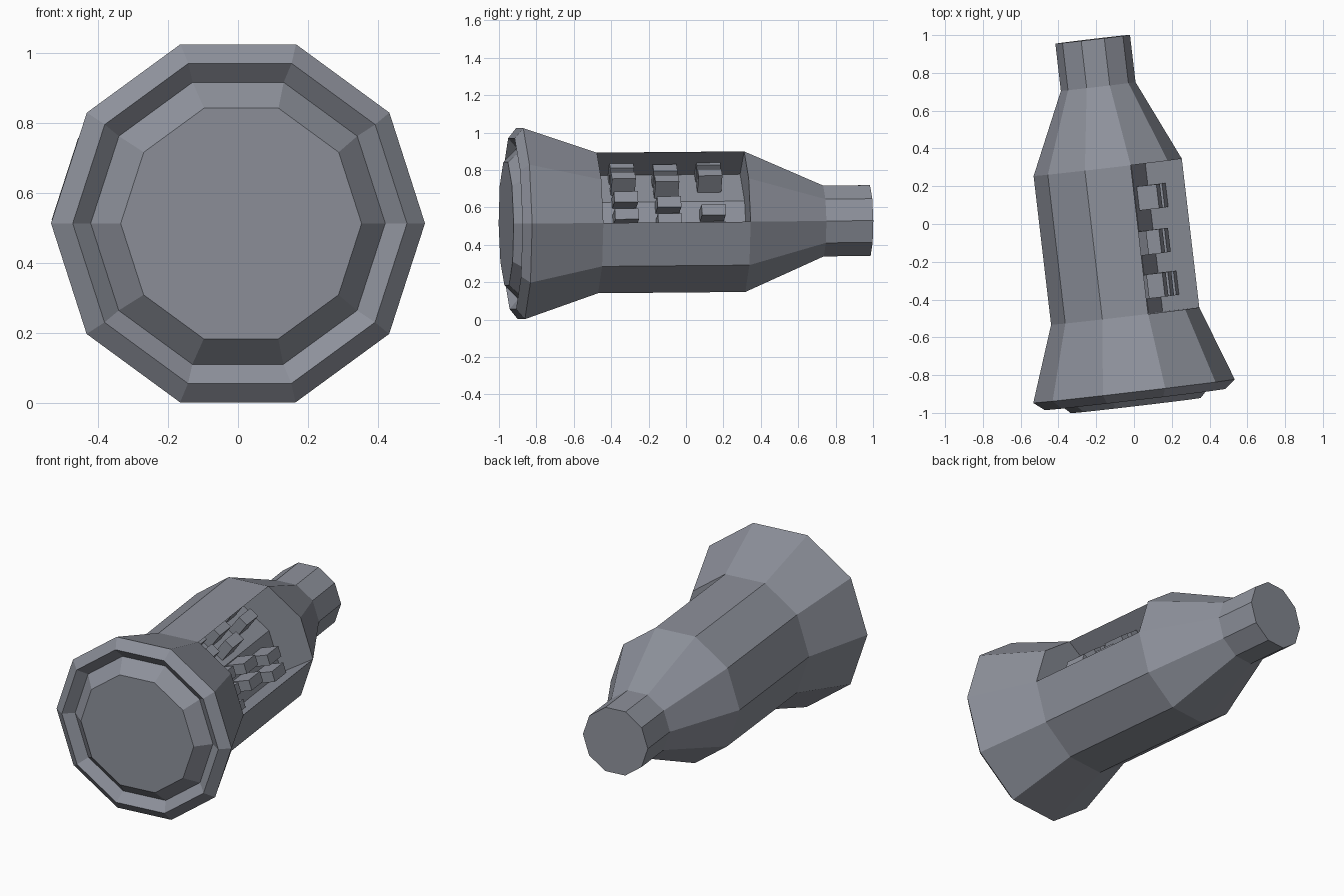
import bpy, bmesh, math
from mathutils import Matrix, Vector

if "Cube" in bpy.data.objects:
    bpy.data.objects.remove(bpy.data.objects["Cube"])

SIDES = 10
grey = bpy.data.materials.new("slate grey")
grey.diffuse_color = (0.27, 0.285, 0.33, 1)
grey.use_nodes = True
grey.node_tree.nodes["Principled BSDF"].inputs["Base Color"].default_value = grey.diffuse_color

# Local axis of the torch is +Y, starting at the widest rim
place = (Matrix.Translation((0, -0.885, 0.513))
         @ Matrix.Rotation(math.radians(6.7), 4, 'Z')
         @ Matrix.Rotation(math.radians(0.5), 4, 'X'))


def finish(bm, name):
    bmesh.ops.recalc_face_normals(bm, faces=bm.faces)
    me = bpy.data.meshes.new(name)
    bm.to_mesh(me)
    bm.free()
    me.materials.append(grey)
    ob = bpy.data.objects.new(name, me)
    ob.matrix_world = place
    bpy.context.collection.objects.link(ob)


# Casing: ten-sided rings (distance along axis, radius), lens face to tail
profile = [(-0.077, 0.346), (0.0, 0.423), (-0.045, 0.480), (0.0, 0.537),
           (0.40, 0.395), (1.193, 0.395), (1.624, 0.199), (1.876, 0.199)]
BODY = 4                                    # segment holding the recess
bm = bmesh.new()
rings = []
for t, r in profile:
    rings.append([bm.verts.new((r * math.cos(k * math.tau / SIDES), t,
                                r * math.sin(k * math.tau / SIDES)))
                  for k in range(SIDES)])
bm.faces.new(rings[0])
bm.faces.new(rings[-1])
for i in range(len(rings) - 1):
    a, b = rings[i], rings[i + 1]
    for k in range(SIDES):
        if i == BODY and k < 2:
            continue
        n = (k + 1) % SIDES
        bm.faces.new((a[k], a[n], b[n], b[k]))

# Recess: the two upper right facets pushed straight into the body
push = Vector((-0.195, 0, -0.122))
outer = [rings[BODY][:3], rings[BODY + 1][:3]]
inner = [[bm.verts.new(v.co + push) for v in row] for row in outer]
floor = [v.co.copy() for v in inner[0]]
for k in range(2):
    bm.faces.new((inner[0][k], inner[0][k + 1], inner[1][k + 1], inner[1][k]))
    for o, n in zip(outer, inner):
        bm.faces.new((o[k], o[k + 1], n[k + 1], n[k]))
for k in (0, 2):
    bm.faces.new((outer[0][k], outer[1][k], inner[1][k], inner[0][k]))
finish(bm, "torch_casing")

# Raised blocks: three columns stepping down the recess floor
bm = bmesh.new()
top, mid, low = (Vector((v.x, 0, v.z)) for v in reversed(floor))
side = (mid - top).length
for t, start in ((0.543, 0.055), (0.774, 0.085), (1.011, 0.035)):
    for row in range(5):
        s = start + row * 0.097
        if s < side:
            p, q, d = top, mid, s
        else:
            p, q, d = mid, low, s - side
        if d > side - 0.02:
            continue
        down = (q - p).normalized()
        out = Vector((-down.z, 0, down.x))
        if out.x < 0:
            out = -out
        centre = p + down * d + out * 0.045 + Vector((0, t, 0))
        frame = Matrix((down, (0, 1, 0), out)).transposed().to_4x4()
        bmesh.ops.create_cube(bm, size=1, matrix=Matrix.Translation(centre)
                              @ frame @ Matrix.Diagonal((0.06, 0.128, 0.13, 1)))
finish(bm, "recess_blocks")
